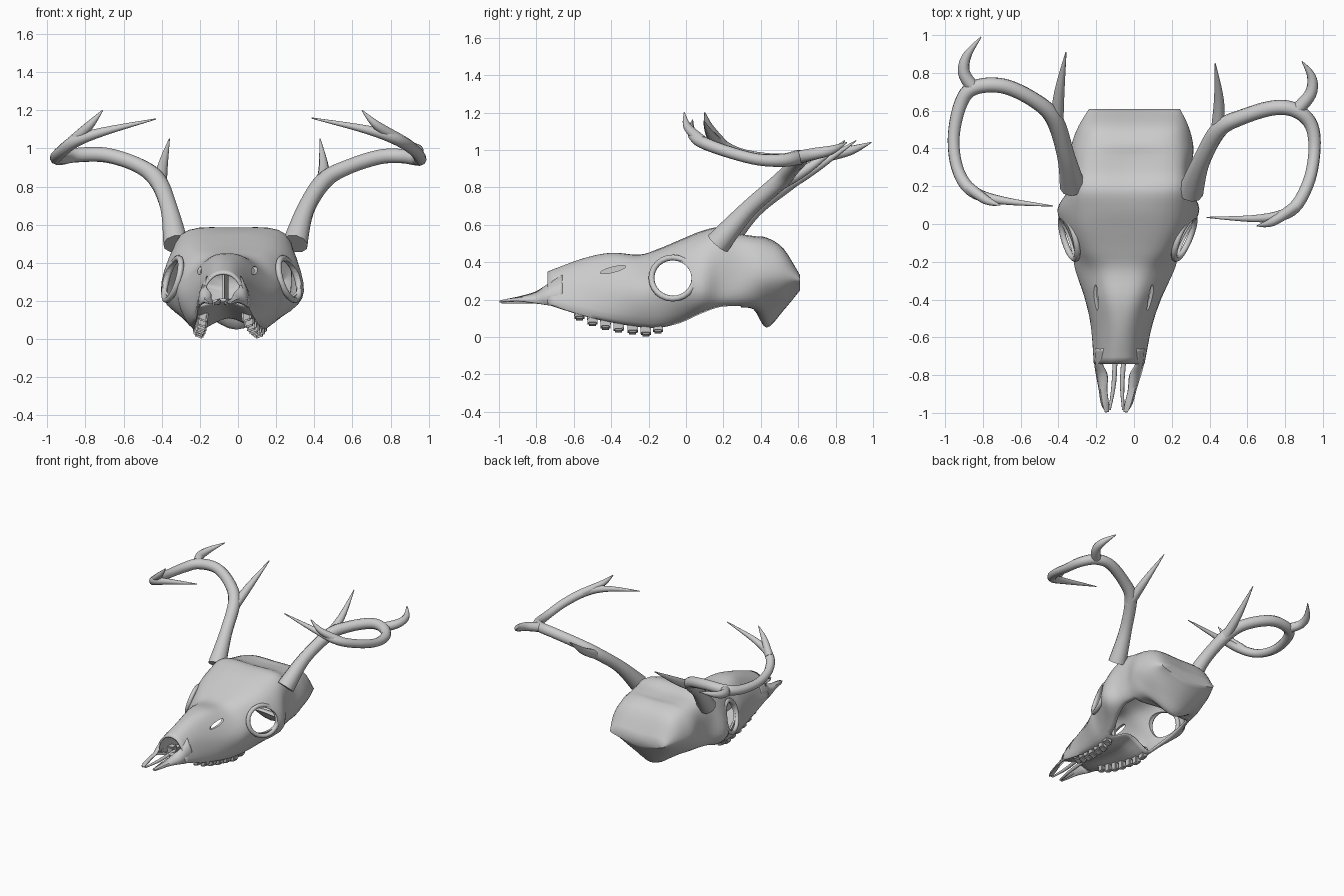
import bpy, bmesh, math
from mathutils import Vector

if "Cube" in bpy.data.objects:
    bpy.data.objects.remove(bpy.data.objects["Cube"])

def skew(x, y, z):
    # the skull's midline drifts slightly sideways along its length
    return (x - 0.034 + 0.06 * y, y, z)

def smooth_path(pts, n, first=None, last=None):
    # Catmull-Rom interpolation through tuples of any size
    p = [Vector(first or pts[0])] + [Vector(q) for q in pts] + [Vector(last or pts[-1])]
    out = []
    for i in range(1, len(p) - 2):
        a, b, c, d = p[i - 1:i + 3]
        for k in range(n):
            t = k / n
            out.append(0.5 * (2 * b + (c - a) * t + (2 * a - 5 * b + 4 * c - d) * t * t
                              + (3 * b - a - 3 * c + d) * t ** 3))
    return out + [p[-2]]

def finish(name, bm):
    bmesh.ops.recalc_face_normals(bm, faces=bm.faces)
    me = bpy.data.meshes.new(name)
    bm.to_mesh(me)
    bm.free()
    ob = bpy.data.objects.new(name, me)
    bpy.context.collection.objects.link(ob)
    return ob

def shade(ob, angle=45):
    bpy.ops.object.select_all(action='DESELECT')
    ob.select_set(True)
    bpy.context.view_layer.objects.active = ob
    bpy.ops.object.shade_smooth_by_angle(angle=math.radians(angle))

def tube(name, pts, n=5, cyclic=False):
    # round tapering tube through (x, y, z, radius) points
    cu = bpy.data.curves.new(name, 'CURVE')
    cu.dimensions = '3D'
    cu.bevel_depth = 1
    cu.bevel_resolution = 3
    cu.use_fill_caps = True
    path = smooth_path(pts, n)
    sp = cu.splines.new('POLY')
    sp.points.add(len(path) - 1)
    for q, v in zip(sp.points, path):
        q.co = (v[0], v[1], v[2], 1)
        q.radius = max(v[3], 0.002)
    sp.use_cyclic_u = cyclic
    ob = bpy.data.objects.new(name, cu)
    bpy.context.collection.objects.link(ob)
    bpy.ops.object.select_all(action='DESELECT')
    ob.select_set(True)
    bpy.context.view_layer.objects.active = ob
    bpy.ops.object.convert(target='MESH')
    shade(bpy.context.object)

# Skull sections: y, top z, brow x z, widest x z, lower edge x z, floor z
S = [(-.74, .35, .055, .335, .10, .28, .13, .175, .20),
     (-.55, .42, .075, .385, .14, .27, .15, .115, .16),
     (-.40, .45, .10, .415, .195, .245, .17, .08, .13),
     (-.25, .44, .14, .405, .26, .24, .18, .055, .11),
     (-.15, .47, .20, .435, .285, .25, .185, .05, .12),
     (-.03, .52, .25, .48, .34, .25, .20, .075, .14),
     (.08, .565, .27, .52, .375, .25, .24, .125, .18),
     (.18, .585, .275, .55, .325, .28, .26, .16, .20),
     (.27, .55, .265, .53, .31, .30, .25, .165, .18),
     (.36, .535, .25, .52, .325, .33, .24, .17, .15),
     (.43, .53, .24, .505, .32, .32, .20, .165, .05),
     (.52, .47, .22, .46, .29, .32, .18, .20, .14),
     (.61, .32, .18, .33, .24, .30, .14, .27, .25)]
N = 5
bm = bmesh.new()
rings = []
for s in smooth_path(S, 4):
    y = s[0]
    half = [(0, s[1]), (s[2], s[3]), (s[4], s[5]), (s[6], s[7]), (0, s[8])]
    h = smooth_path(half, N, (-s[2], s[3]), (-s[6], s[7]))
    ring = [(v[0], v[1]) for v in h] + [(-v[0], v[1]) for v in h[-2:0:-1]]
    rings.append([bm.verts.new(skew(x, y, z)) for x, z in ring])
M = len(rings[0])
for a, b in zip(rings, rings[1:]):
    for j in range(M):
        # the underside is open between palate and braincase
        if -.1 < a[0].co.y < .29 and 3 * N <= j < 5 * N:
            continue
        k = (j + 1) % M
        bm.faces.new((a[j], a[k], b[k], b[j]))
bm.faces.new(rings[-1])
skull = finish("skull", bm)
shade(skull, 50)
mod = skull.modifiers.new("shell", 'SOLIDIFY')
mod.thickness = 0.014
mod.offset = -1

# Eye sockets and the slits in front of them
def side_cutter(name, y, z, ry, rz, tilt):
    bpy.ops.mesh.primitive_cylinder_add(vertices=32, radius=1, depth=2, location=(0, y, z))
    c = bpy.context.object
    c.name = name
    bm = bmesh.new()
    bm.from_mesh(c.data)
    for v in bm.verts:
        a, b, w = v.co.x * ry, v.co.y * rz, v.co.z
        v.co = (w, a * math.cos(tilt) - b * math.sin(tilt), a * math.sin(tilt) + b * math.cos(tilt))
    bmesh.ops.recalc_face_normals(bm, faces=bm.faces)
    bm.to_mesh(c.data)
    bm.free()
    c.hide_render = True
    c.hide_set(True)
    m = skull.modifiers.new(name, 'BOOLEAN')
    m.operation = 'DIFFERENCE'
    m.object = c
side_cutter("eye_socket_cutter", -.07, .315, .10, .095, -.2)
side_cutter("slit_cutter", -.39, .36, .07, .014, .25)

# Plates and bars mirrored about the skull midline
for side, tag in ((-1, "left"), (1, "right")):
    # Eye socket rim
    rim = []
    for i in range(24):
        t = i * math.tau / 24
        y, z = -.07 + .115 * math.cos(t), .315 + .11 * math.sin(t)
        rim.append((*skew(side * (.305 + .33 * (y + .07) - .28 * (z - .315)), y, z), .016))
    tube(tag + "_eye_rim", rim, 1, True)

    # Snout blade
    bm = bmesh.new()
    rows = []
    for y, xt, zt, xb, zb in smooth_path([
            (-.66, .085, .33, .137, .16), (-.74, .09, .28, .127, .17),
            (-.80, .06, .24, .115, .18), (-.88, .055, .215, .095, .19),
            (-.95, .042, .20, .08, .19), (-.995, .038, .19, .052, .185)], 4):
        mid = (side * ((xt + xb) / 2 + .012), y, (zt + zb) / 2 + .005)
        rows.append([bm.verts.new(skew(*p)) for p in
                     ((side * xt, y, zt), mid, (side * xb, y, zb))])
    for a, b in zip(rows, rows[1:]):
        for j in range(2):
            bm.faces.new((a[j], a[j + 1], b[j + 1], b[j]))
    blade = finish(tag + "_snout_blade", bm)
    shade(blade)
    m = blade.modifiers.new("thickness", 'SOLIDIFY')
    m.thickness = 0.01
    m.offset = 0

    # Snout inner bar
    tube(tag + "_snout_bar", [(*skew(side * x, y, z), r) for x, y, z, r in
         ((.025, -.66, .20, .013), (.022, -.84, .19, .012), (.036, -.985, .185, .006))])

    # Upper teeth
    for i, (y, z) in enumerate([(-.57, .085), (-.50, .055), (-.43, .035), (-.36, .02),
                                (-.285, .01), (-.215, 0), (-.15, .015)]):
        bm = bmesh.new()
        bmesh.ops.create_cube(bm, size=1)
        x = .115 + .05 * (y + .57) / .4
        for v in bm.verts:
            f = .85 if v.co.z < 0 else 1
            out = .018 if v.co.z < 0 and v.co.x * side > 0 else 0
            v.co = skew(side * x + v.co.x * .058 * f, y + v.co.y * .062 * f,
                        z + (v.co.z + .5) * .10 + out)
        bmesh.ops.bevel(bm, geom=bm.edges[:], offset=.008, segments=2, affect='EDGES')
        shade(finish(f"{tag}_tooth_{i + 1}", bm))

# Thin wall inside the nose
bm = bmesh.new()
bm.faces.new([bm.verts.new(skew(0, y, z)) for y, z in
              ((-.62, .18), (-.28, .13), (-.28, .42), (-.5, .41), (-.6, .36))])
septum = finish("nose_wall", bm)
septum.modifiers.new("thickness", 'SOLIDIFY').thickness = .012

# Antlers: main beam plus three tines each
R = [.068, .047, .046, .041, .040, .039, .036, .032, .032, .032, .022, .003]
beams = {
    "right": [(.30, .17, .50), (.355, .33, .68), (.45, .50, .83), (.57, .565, .90),
              (.74, .615, .955), (.86, .60, .96), (.94, .52, .945), (.955, .38, .95),
              (.92, .21, .995), (.83, .07, 1.05), (.67, .03, 1.10), (.385, .035, 1.16)],
    "left": [(-.325, .20, .50), (-.36, .36, .68), (-.42, .55, .83), (-.52, .65, .91),
             (-.69, .73, .965), (-.85, .72, .965), (-.92, .63, .95), (-.955, .45, .95),
             (-.93, .28, .98), (-.85, .17, 1.04), (-.70, .125, 1.09), (-.43, .095, 1.155)]}
tines = {
    "right_upright_tine": [(.44, .47, .80, .036), (.45, .65, .90, .027), (.43, .85, 1.05, .003)],
    "right_rear_tine": [(.86, .60, .96, .036), (.935, .69, .98, .032),
                        (.94, .78, 1.0, .024), (.89, .86, 1.04, .003)],
    "right_front_tine": [(.85, .09, 1.045, .03), (.73, .01, 1.12, .023), (.65, -.01, 1.20, .003)],
    "left_upright_tine": [(-.41, .52, .80, .036), (-.395, .70, .91, .027), (-.36, .91, 1.05, .003)],
    "left_rear_tine": [(-.85, .72, .965, .036), (-.90, .80, .98, .032),
                       (-.885, .89, 1.0, .024), (-.81, .99, 1.04, .003)],
    "left_front_tine": [(-.87, .19, 1.035, .03), (-.78, .125, 1.12, .023), (-.71, .10, 1.20, .003)]}
for tag, pts in beams.items():
    tube(tag + "_antler_beam", [(*p, r) for p, r in zip(pts, R)], 6)
for name, pts in tines.items():
    tube(name, pts)
